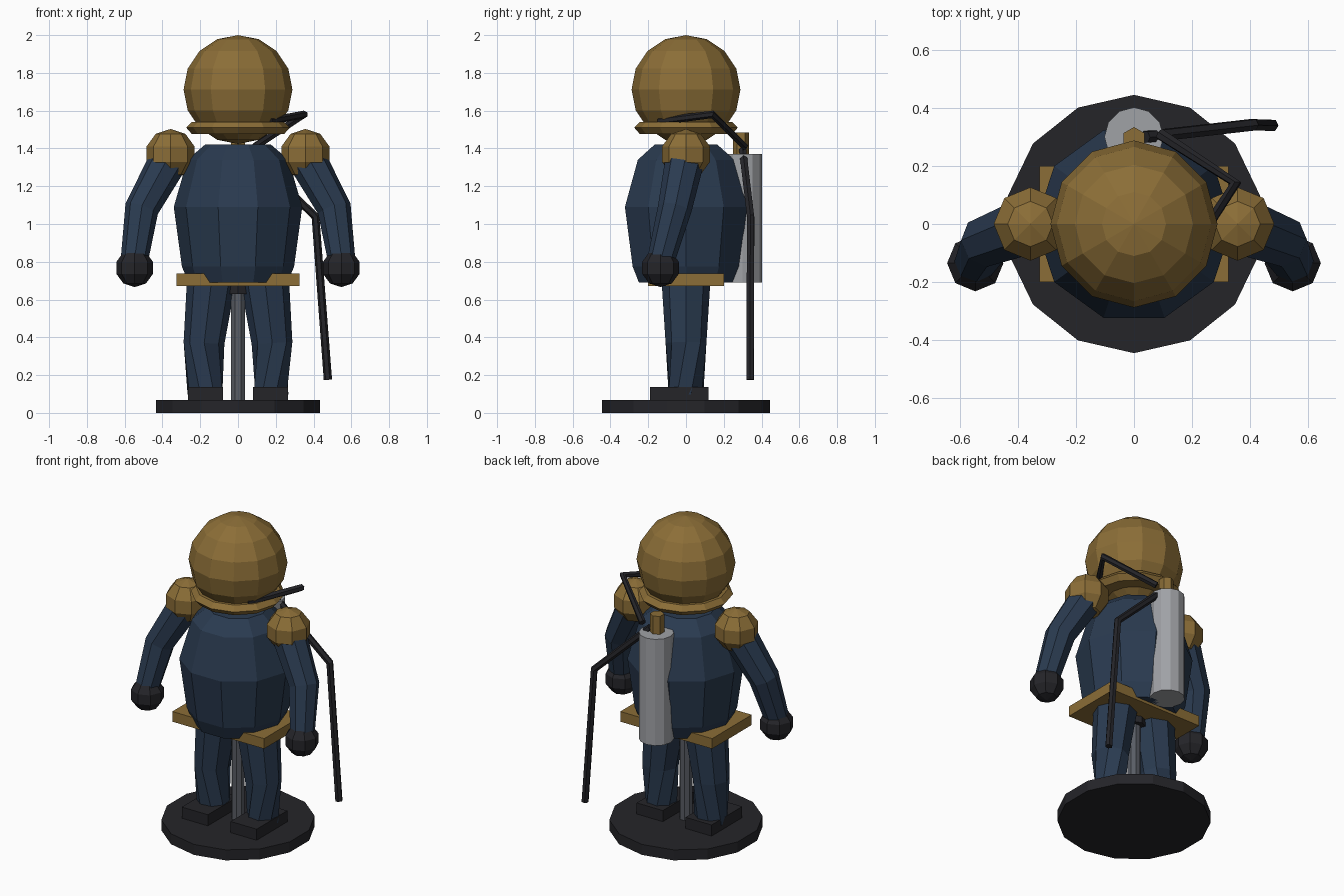
import bpy, bmesh
from math import cos, sin, pi, radians
from mathutils import Vector, Matrix

if "Cube" in bpy.data.objects:
    bpy.data.objects.remove(bpy.data.objects["Cube"])


def material(name, rgb):
    m = bpy.data.materials.new(name)
    m.diffuse_color = (*rgb, 1)
    m.use_nodes = True
    m.node_tree.nodes["Principled BSDF"].inputs["Base Color"].default_value = m.diffuse_color
    return m


BRASS = material("brass", (0.26, 0.155, 0.038))
NAVY = material("navy", (0.023, 0.043, 0.08))
BLACK = material("black", (0.018, 0.018, 0.022))
STEEL = material("steel", (0.35, 0.36, 0.38))
IRON = material("iron", (0.10, 0.11, 0.13))


def finish(name, bm, mat):
    bmesh.ops.recalc_face_normals(bm, faces=bm.faces)
    me = bpy.data.meshes.new(name)
    bm.to_mesh(me)
    bm.free()
    me.materials.append(mat)
    ob = bpy.data.objects.new(name, me)
    bpy.context.collection.objects.link(ob)
    return ob


def loft(name, rings, mat):
    """Join equal-sized rings of points and cap both ends."""
    bm = bmesh.new()
    rows = [[bm.verts.new(p) for p in r] for r in rings]
    n = len(rows[0])
    for a, b in zip(rows, rows[1:]):
        for i in range(n):
            j = (i + 1) % n
            bm.faces.new((a[i], a[j], b[j], b[i]))
    bm.faces.new(rows[0])
    bm.faces.new(rows[-1])
    return finish(name, bm, mat)


def lathe(name, profile, n, mat, x=0, y=0, start=0):
    """Turn (radius, z) pairs about an upright axis."""
    rings = [[(x + r * cos(start + 2 * pi * i / n),
               y + r * sin(start + 2 * pi * i / n), z) for i in range(n)]
             for r, z in profile]
    return loft(name, rings, mat)


def tube(name, pts, radii, n, mat, twists=None):
    """Sweep a polygon along a path without unwanted twisting."""
    pts = [Vector(p) for p in pts]
    u, rings = Vector((1, 0.01, 0)), []
    for k, p in enumerate(pts):
        t = Vector((0, 0, 0))
        if k:
            t += (p - pts[k - 1]).normalized()
        if k < len(pts) - 1:
            t += (pts[k + 1] - p).normalized()
        t.normalize()
        u = (u - t * u.dot(t)).normalized()
        v = t.cross(u)
        a0 = radians(twists[k]) if twists else 0
        rings.append([p + radii[k] * (u * cos(a0 + 2 * pi * i / n) + v * sin(a0 + 2 * pi * i / n))
                      for i in range(n)])
    return loft(name, rings, mat)


def ball(name, centre, r, seg, rings, mat):
    bm = bmesh.new()
    bmesh.ops.create_uvsphere(bm, u_segments=seg, v_segments=rings, radius=r,
                              matrix=Matrix.Translation(centre))
    return finish(name, bm, mat)


def box(name, lo, hi, mat):
    bm = bmesh.new()
    lo, hi = Vector(lo), Vector(hi)
    bmesh.ops.create_cube(bm, size=1, matrix=Matrix.Translation((lo + hi) / 2)
                          @ Matrix.Diagonal((*(hi - lo), 1)))
    return finish(name, bm, mat)


# Stand: round base, post and top plate
lathe("base", [(0.445, 0), (0.445, 0.067)], 14, BLACK, start=pi / 2)
lathe("post", [(0.04, 0.06), (0.04, 0.66)], 8, IRON, start=pi / 8)
lathe("post_cap", [(0.07, 0.63), (0.07, 0.70)], 8, BLACK)

# Torso and belt
lathe("torso", [(0.262, 0.69), (0.297, 0.775), (0.34, 1.09), (0.268, 1.34), (0.175, 1.42)], 10, NAVY)
box("belt", (-0.325, -0.2, 0.672), (0.325, 0.2, 0.737), BRASS)

# Helmet and its diamond-section collar ring
ball("helmet", (0, 0, 1.712), 0.288, 12, 8, BRASS)
lathe("collar", [(0.14, 1.48), (0.245, 1.477), (0.274, 1.51), (0.245, 1.541), (0.18, 1.541)], 12, BRASS)

# Limbs, mirrored left and right
for side, s in (("right", 1), ("left", -1)):
    ball(side + "_shoulder", (s * 0.357, 0, 1.37), 0.133, 8, 5, BRASS)
    tube(side + "_arm", [(s * 0.35, 0, 1.37), (s * 0.51, -0.06, 1.08), (s * 0.55, -0.135, 0.80)],
         [0.105, 0.09, 0.072], 8, NAVY)
    ball(side + "_glove", (s * 0.547, -0.135, 0.768), 0.102, 8, 5, BLACK)
    tube(side + "_leg", [(s * 0.14, 0, 0.71), (s * 0.18, 0, 0.37), (s * 0.175, 0, 0.10)],
         [0.13, 0.108, 0.095], 8, NAVY, [0, 0, s * 30])
    x0, x1 = sorted((s * 0.08, s * 0.265))
    box(side + "_boot", (x0, -0.19, 0.06), (x1, 0.12, 0.138), BLACK)

# Air tank, valve and hoses on the back
lathe("tank", [(0.102, 0.69), (0.102, 1.37)], 12, STEEL, y=0.3, start=pi / 2)
lathe("valve", [(0.042, 1.36), (0.042, 1.485)], 6, BRASS, y=0.292, start=pi / 2)
tube("helmet_hose", [(0.09, 0.31, 1.41), (0.35, 0.14, 1.58), (0.165, -0.14, 1.545)],
     [0.021] * 3, 6, BLACK)
tube("hanging_hose", [(0.04, 0.30, 1.39), (0.41, 0.342, 1.04), (0.476, 0.34, 0.175)],
     [0.022] * 3, 6, BLACK)
